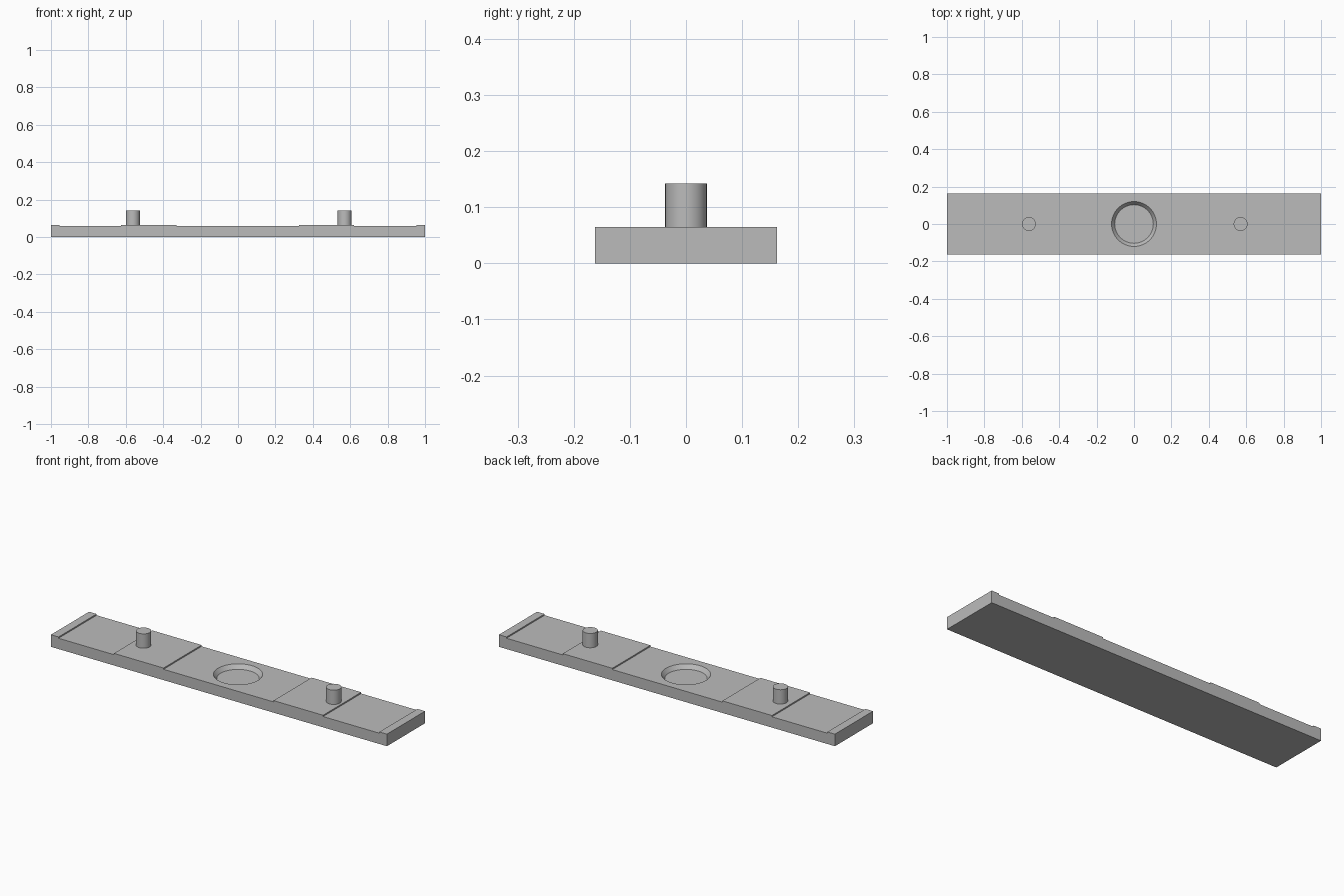
import bpy
import bmesh

old = bpy.data.objects.get("Cube")
if old:
    bpy.data.objects.remove(old, do_unlink=True)

HALF_WIDTH = 0.162
LOW, HIGH = 0.058, 0.065        # floor and raised pad heights
PIN_TOP, PIN_RADIUS = 0.142, 0.037

grey = bpy.data.materials.new("light grey")
grey.use_nodes = True
colour = (0.5, 0.5, 0.5, 1)
grey.diffuse_color = colour
grey.node_tree.nodes["Principled BSDF"].inputs["Base Color"].default_value = colour


def smooth(obj):
    bpy.ops.object.select_all(action="DESELECT")
    obj.select_set(True)
    bpy.context.view_layer.objects.active = obj
    bpy.ops.object.shade_smooth_by_angle(angle=0.6)


def cone(name, r_bottom, r_top, z0, z1, x=0):
    bpy.ops.mesh.primitive_cone_add(vertices=64, radius1=r_bottom, radius2=r_top,
                                    depth=z1 - z0, location=(x, 0, (z0 + z1) / 2))
    obj = bpy.context.object
    obj.name = name
    obj.data.materials.append(grey)
    return obj


# Stepped plate: side profile with raised pads, extruded across the width
pads = [(-1, -0.955), (-0.625, -0.33), (0.325, 0.62), (0.955, 1)]
profile = [(1, 0), (-1, 0)]
for start, end in pads:
    if start > -1:
        profile.append((start, LOW))
    profile += [(start, HIGH), (end, HIGH)]
    if end < 1:
        profile.append((end, LOW))

bm = bmesh.new()
side = bm.faces.new([bm.verts.new((x, -HALF_WIDTH, z)) for x, z in profile])
extruded = bmesh.ops.extrude_face_region(bm, geom=[side])["geom"]
back = [v for v in extruded if isinstance(v, bmesh.types.BMVert)]
bmesh.ops.translate(bm, verts=back, vec=(0, 2 * HALF_WIDTH, 0))
bmesh.ops.recalc_face_normals(bm, faces=bm.faces)
mesh = bpy.data.meshes.new("base_plate")
bm.to_mesh(mesh)
bm.free()
plate = bpy.data.objects.new("base_plate", mesh)
bpy.context.collection.objects.link(plate)
mesh.materials.append(grey)

# Round tapered recess in the middle
depth = 0.022
cutter = cone("recess_cutter", 0.103, 0.137, LOW - depth, LOW + depth)
cut = plate.modifiers.new("recess", "BOOLEAN")
cut.operation = "DIFFERENCE"
cut.solver = "EXACT"
cut.object = cutter
bpy.context.view_layer.objects.active = plate
bpy.ops.object.modifier_apply(modifier=cut.name)
bpy.data.objects.remove(cutter, do_unlink=True)
smooth(plate)

# Upright pins on the raised pads
for name, x in (("right_pin", -0.562), ("left_pin", 0.57)):
    smooth(cone(name, PIN_RADIUS, PIN_RADIUS, LOW, PIN_TOP, x))
